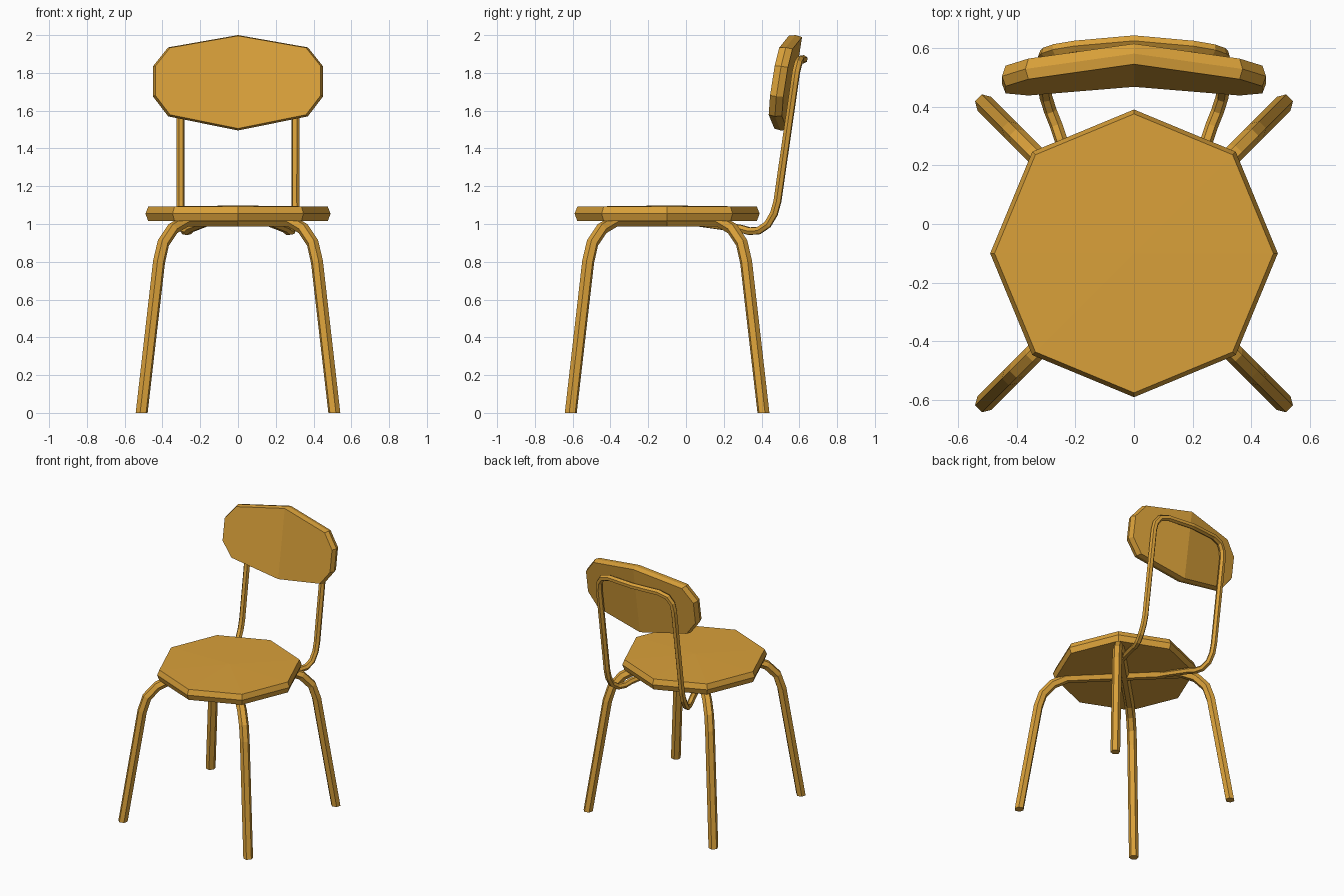
import bpy, bmesh
from math import cos, sin, pi
from mathutils import Vector

cube = bpy.data.objects.get("Cube")
if cube:
    bpy.data.objects.remove(cube, do_unlink=True)

wood = bpy.data.materials.new("warm_wood")
wood.use_nodes = True
wood.diffuse_color = (0.70, 0.355, 0.042, 1)
wood.node_tree.nodes["Principled BSDF"].inputs["Base Color"].default_value = wood.diffuse_color

SEAT_Y = -0.1


def finish(name, bm):
    bmesh.ops.recalc_face_normals(bm, faces=bm.faces)
    mesh = bpy.data.meshes.new(name)
    bm.to_mesh(mesh)
    bm.free()
    mesh.materials.append(wood)
    obj = bpy.data.objects.new(name, mesh)
    bpy.context.collection.objects.link(obj)
    return obj


def bridge(bm, a, b):
    n = len(a)
    for i in range(n):
        j = (i + 1) % n
        bm.faces.new((a[i], a[j], b[j], b[i]))


def tube(name, points, radius, up, floor_ends=False):
    """Six-sided tube along a path, with a flat side facing 'up'."""
    pts = [Vector(p) for p in points]
    bm = bmesh.new()
    rings = []
    normal = Vector(up)
    last = len(pts) - 1
    for i, p in enumerate(pts):
        before = (p - pts[max(i - 1, 0)]).normalized()
        after = (pts[min(i + 1, last)] - p).normalized()
        t = (before + after).normalized()
        normal = (normal - t * normal.dot(t)).normalized()
        side = t.cross(normal)
        ring = []
        for k in range(6):
            a = pi / 6 + k * pi / 3
            v = bm.verts.new(p + radius * (cos(a) * normal + sin(a) * side))
            if floor_ends and i in (0, last):
                v.co.z = 0
            ring.append(v)
        rings.append(ring)
    for a, b in zip(rings, rings[1:]):
        bridge(bm, a, b)
    bm.faces.new(rings[0])
    bm.faces.new(rings[-1])
    return finish(name, bm)


# Seat: octagonal slab with a ridge around the rim and a faint dome
bm = bmesh.new()
rings = []
for r, z in ((0.475, 1.015), (0.49, 1.055), (0.475, 1.092)):
    rings.append([bm.verts.new((r * cos(k * pi / 4), SEAT_Y + r * sin(k * pi / 4), z))
                  for k in range(8)])
bridge(bm, rings[0], rings[1])
bridge(bm, rings[1], rings[2])
bm.faces.new(rings[0])
crown = bm.verts.new((0, SEAT_Y, 1.098))
for k in range(8):
    bm.faces.new((rings[2][k], rings[2][(k + 1) % 8], crown))
finish("seat", bm)

# Legs: two bent tubes crossing under the seat
half = [(0.51, 0), (0.418, 0.8), (0.395, 0.9), (0.345, 0.975), (0.28, 1.014)]
for name, sx in (("legs_left_diagonal", 1), ("legs_right_diagonal", -1)):
    path = [(sx * d, SEAT_Y + d, z) for d, z in half]
    path += [(-sx * d, SEAT_Y - d, z) for d, z in reversed(half)]
    tube(name, path, 0.033, (sx, 1, 0), floor_ends=True)

# Back frame: one tube from under the seat, up and over behind the backrest
side = [(0.16, 0.05, 1.01), (0.25, 0.29, 0.975), (0.265, 0.335, 0.962),
        (0.285, 0.385, 0.965), (0.3, 0.432, 0.997), (0.305, 0.466, 1.055),
        (0.305, 0.484, 1.12), (0.305, 0.575, 1.75), (0.296, 0.583, 1.805),
        (0.265, 0.594, 1.85), (0.2, 0.605, 1.87)]
path = side + [(0, 0.623, 1.872)] + [(-x, y, z) for x, y, z in reversed(side)]
tube("back_frame", path, 0.022, (0, 0, 1))

# Backrest: folded ten-sided panel, leaning back, with a ridge around the rim
right = [(0, 2.0), (0.37, 1.935), (0.45, 1.835), (0.45, 1.675), (0.37, 1.57), (0, 1.495)]
outline = right + [(-x, z) for x, z in right[-2:0:-1]]
bm = bmesh.new()
rings = []
for depth, scale in ((0, 0.972), (0.035, 1), (0.07, 0.972)):
    ring = []
    for x, z in outline:
        x, z = x * scale, 1.7475 + (z - 1.7475) * scale
        y = 0.467 + 0.157 * (z - 1.5) - 0.114 * abs(x) + depth
        ring.append(bm.verts.new((x, y, z - 0.1 * (depth - 0.035))))
    rings.append(ring)
bridge(bm, rings[0], rings[1])
bridge(bm, rings[1], rings[2])
for ring in (rings[0], rings[2]):
    bm.faces.new(ring[:6])
    bm.faces.new(ring[5:] + ring[:1])
finish("backrest", bm)
